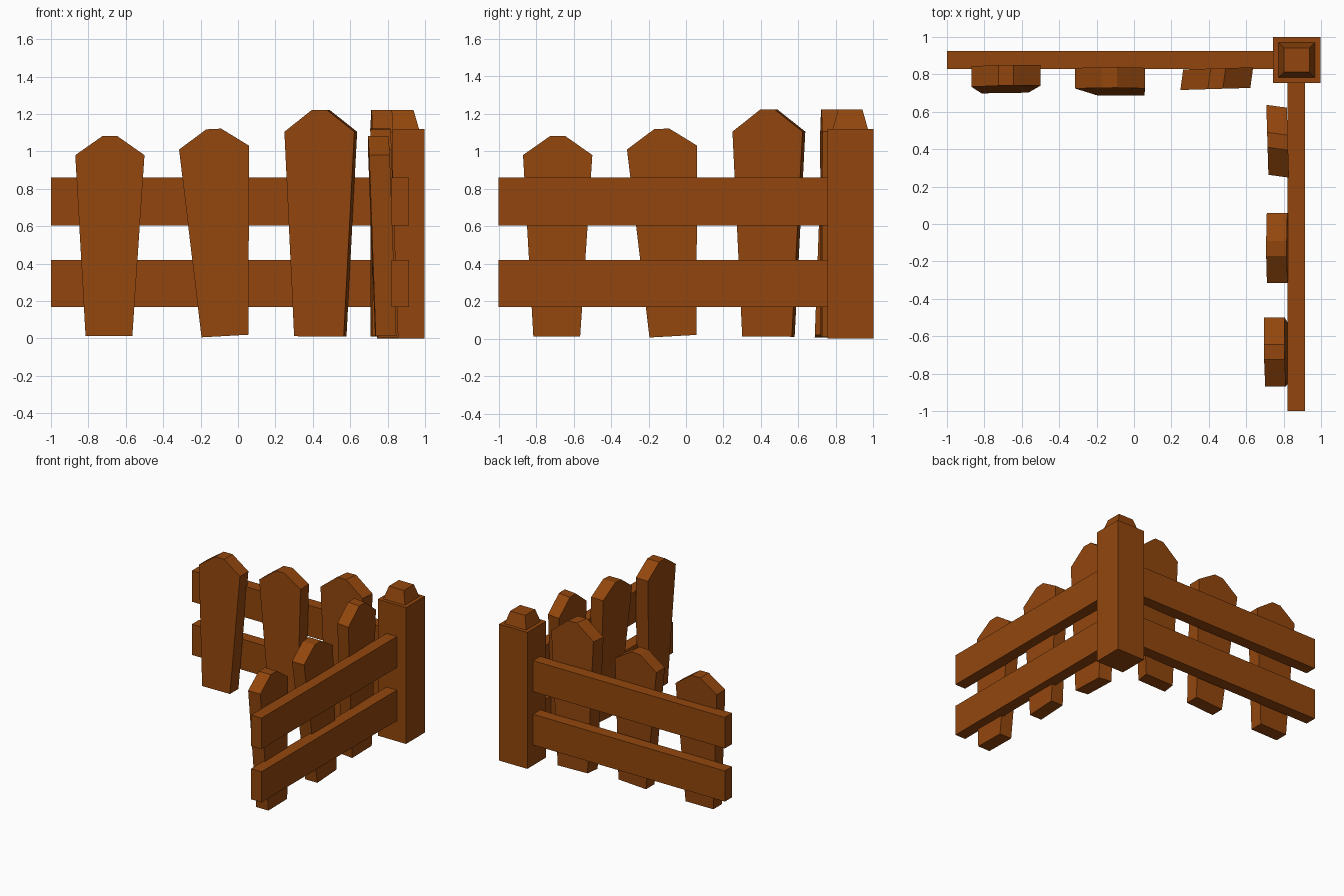
import bpy, bmesh
from mathutils import Matrix

if "Cube" in bpy.data.objects:
    bpy.data.objects.remove(bpy.data.objects["Cube"])

wood = bpy.data.materials.new("brown wood")
wood.diffuse_color = (0.29, 0.062, 0.004, 1)
wood.use_nodes = True
wood.node_tree.nodes["Principled BSDF"].inputs["Base Color"].default_value = wood.diffuse_color


def finish(name, bm):
    bmesh.ops.recalc_face_normals(bm, faces=bm.faces)
    me = bpy.data.meshes.new(name)
    bm.to_mesh(me)
    bm.free()
    me.materials.append(wood)
    ob = bpy.data.objects.new(name, me)
    bpy.context.collection.objects.link(ob)
    return ob


def box(name, lo, hi):
    bm = bmesh.new()
    bmesh.ops.create_cube(bm, size=1)
    for v in bm.verts:
        v.co = [l + (c + 0.5) * (h - l) for c, l, h in zip(v.co, lo, hi)]
    return finish(name, bm)


def picket(name, outline, y0, lean, yaw, shift, matrix):
    """Extrude an x/z outline; lean tips it along y, yaw twists it, shift offsets its back."""
    bm = bmesh.new()
    mid = sum(p[0] for p in outline) / len(outline)
    front, back = [], []
    for x, z in outline:
        y = y0 + lean * z + yaw * (x - mid)
        front.append(bm.verts.new((x, y, z)))
        back.append(bm.verts.new((x + shift, y + 0.11, z)))
    bm.faces.new(front)
    bm.faces.new(back[::-1])
    for i in range(len(front)):
        j = (i + 1) % len(front)
        bm.faces.new((front[i], front[j], back[j], back[i]))
    bm.transform(matrix)
    return finish(name, bm)


# Corner post with a stepped, tapered cap
bm = bmesh.new()
cx, cy = 0.87, 0.877
rings = []
for half, z in ((0.128, 0), (0.128, 1.12), (0.098, 1.12), (0.068, 1.222)):
    rings.append([bm.verts.new((cx + sx * half, cy + sy * half * 0.96, z))
                  for sx, sy in ((-1, -1), (1, -1), (1, 1), (-1, 1))])
for a, b in zip(rings, rings[1:]):
    for i in range(4):
        j = (i + 1) % 4
        bm.faces.new((a[i], a[j], b[j], b[i]))
bm.faces.new(rings[0][::-1])
bm.faces.new(rings[-1])
finish("corner_post", bm)

# Two rails on each wing
for level, z0, z1 in (("lower", 0.168, 0.42), ("upper", 0.605, 0.86)):
    box("back_rail_" + level, (-1, 0.83, z0), (0.76, 0.925, z1))
    box("side_rail_" + level, (0.82, -1, z0), (0.915, 0.77, z1))

# Three uneven pickets, repeated on the side wing by a quarter turn
pickets = (
    ([(-0.815, 0.012), (-0.565, 0.012), (-0.50, 0.98), (-0.645, 1.082),
      (-0.725, 1.082), (-0.87, 0.98)], 0.70, 0.037, 0.015, 0),
    ([(-0.195, 0.006), (0.055, 0.02), (0.06, 1.03), (-0.09, 1.122),
      (-0.17, 1.118), (-0.315, 1.01)], 0.687, 0.037, 0, 0),
    ([(0.30, 0.012), (0.565, 0.01), (0.622, 1.105), (0.475, 1.222),
      (0.395, 1.222), (0.248, 1.105)], 0.722, 0, 0.03, 0.015),
)
turn = Matrix.Translation((1.545, 0, 0)) @ Matrix.Rotation(1.5707963, 4, 'Z')
for wing, matrix in (("back", Matrix.Identity(4)), ("side", turn)):
    for n, spec in enumerate(pickets, 1):
        picket(f"{wing}_picket_{n}", *spec, matrix)
